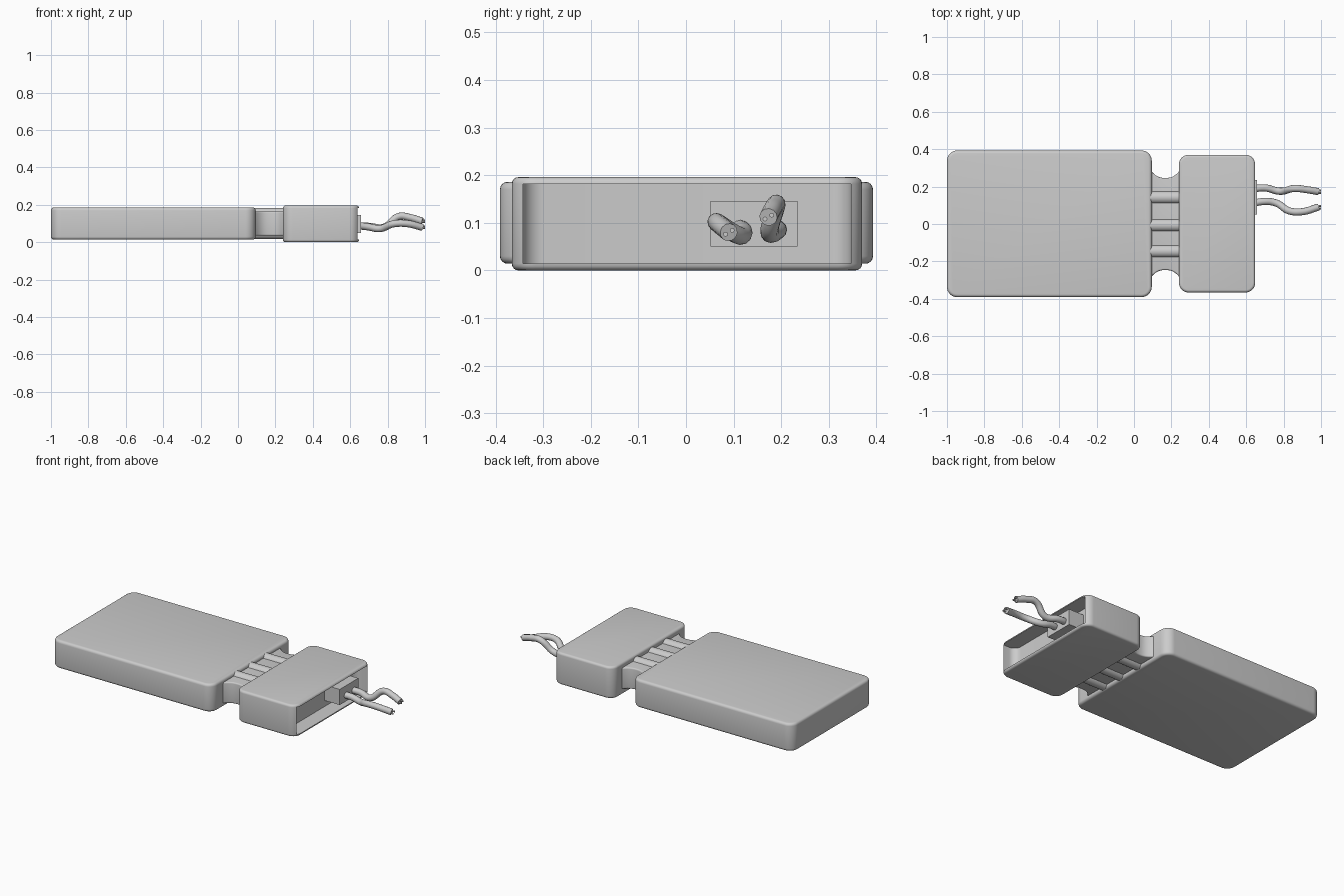
import bpy, bmesh, math
from mathutils import Matrix

if "Cube" in bpy.data.objects:
    bpy.data.objects.remove(bpy.data.objects["Cube"])


def rounded_outline(x0, x1, y0, y1, r, seg=8):
    pts = []
    corners = [(x1 - r, y1 - r), (x0 + r, y1 - r), (x0 + r, y0 + r), (x1 - r, y0 + r)]
    for i, (cx, cy) in enumerate(corners):
        for k in range(seg + 1):
            a = math.pi / 2 * (i + k / seg)
            pts.append((cx + r * math.cos(a), cy + r * math.sin(a)))
    return pts


def finish(ob, angle=35):
    # apply modifiers / curve bevels, then smooth
    bpy.ops.object.select_all(action='DESELECT')
    ob.select_set(True)
    bpy.context.view_layer.objects.active = ob
    bpy.ops.object.convert(target='MESH')
    bpy.ops.object.shade_smooth_by_angle(angle=math.radians(angle))


def prism(name, pts, z0, z1, bevel=0.0):
    bm = bmesh.new()
    face = bm.faces.new([bm.verts.new((x, y, z0)) for x, y in pts])
    ext = bmesh.ops.extrude_face_region(bm, geom=[face])
    for v in ext['geom']:
        if isinstance(v, bmesh.types.BMVert):
            v.co.z = z1
    bmesh.ops.recalc_face_normals(bm, faces=bm.faces)
    me = bpy.data.meshes.new(name)
    bm.to_mesh(me)
    bm.free()
    ob = bpy.data.objects.new(name, me)
    bpy.context.collection.objects.link(ob)
    if bevel:
        m = ob.modifiers.new("edge_round", 'BEVEL')
        m.width = bevel
        m.segments = 4
        m.limit_method = 'ANGLE'
        m.angle_limit = math.radians(60)
    return ob


def tube(name, pts, radius, res=4):
    cu = bpy.data.curves.new(name, 'CURVE')
    cu.dimensions = '3D'
    cu.bevel_depth = radius
    cu.bevel_resolution = res
    cu.resolution_u = 8
    cu.use_fill_caps = True
    sp = cu.splines.new('BEZIER')
    sp.bezier_points.add(len(pts) - 1)
    for bp, p in zip(sp.bezier_points, pts):
        bp.co = p
        bp.handle_left_type = bp.handle_right_type = 'AUTO'
    ob = bpy.data.objects.new(name, cu)
    bpy.context.collection.objects.link(ob)
    finish(ob)
    return ob


# Main slab
finish(prism("main_body", rounded_outline(-1, 0.095, -0.391, 0.393, 0.055), 0.014, 0.186, 0.016))

# End block with an open pocket at its right side
block = prism("end_block", rounded_outline(0.24, 0.648, -0.366, 0.37, 0.052), 0.0, 0.196, 0.014)
cutter = prism("pocket_cutter", rounded_outline(0.555, 0.85, -0.343, 0.347, 0.045), 0.014, 0.182)
cutter.hide_render = True
cut = block.modifiers.new("pocket", 'BOOLEAN')
cut.operation = 'DIFFERENCE'
cut.solver = 'EXACT'
cut.object = cutter
finish(block)
bpy.data.objects.remove(cutter)

# Waisted neck joining both blocks
side = []
for k in range(13):
    t = k / 12
    side.append((0.09 + 0.155 * t, 0.246 + 0.04 * abs(2 * t - 1) ** 2.5))
outline = [(0.05, 0.286)] + side + [(0.29, 0.286)]
outline = outline + [(x, -y) for x, y in reversed(outline)]
finish(prism("neck", outline, 0.035, 0.165, 0.008))

# Ribs along the neck, top and bottom
for i, y in enumerate((-0.146, -0.007, 0.142)):
    for label, z in (("top", 0.15), ("bottom", 0.05)):
        bm = bmesh.new()
        bmesh.ops.create_cone(bm, cap_ends=True, segments=28, radius1=0.034, radius2=0.034, depth=0.18,
                              matrix=Matrix.Translation((0.17, y, z)) @ Matrix.Rotation(math.pi / 2, 4, 'Y'))
        me = bpy.data.meshes.new("neck_rib")
        bm.to_mesh(me)
        bm.free()
        ob = bpy.data.objects.new(f"neck_rib_{label}_{i + 1}", me)
        bpy.context.collection.objects.link(ob)
        finish(ob)

# Connector plug inside the pocket
plug = [(0.54, 0.052), (0.657, 0.052), (0.657, 0.234), (0.54, 0.234)]
finish(prism("connector_plug", plug, 0.05, 0.146))

# Two loose wires with bare cores at their tips
wires = {
    "wire_back": [(0.62, 0.185, 0.09), (0.70, 0.193, 0.085), (0.78, 0.175, 0.08),
                  (0.86, 0.19, 0.138), (0.92, 0.184, 0.132), (0.985, 0.173, 0.112)],
    "wire_front": [(0.62, 0.105, 0.09), (0.69, 0.12, 0.083), (0.76, 0.112, 0.073),
                   (0.83, 0.07, 0.098), (0.90, 0.066, 0.10), (0.985, 0.09, 0.08)],
}
for name, pts in wires.items():
    tube(name, pts, 0.019)
    x, y, z = pts[-1]
    for i, s in enumerate((-1, 1)):
        tube(f"{name}_core_{i + 1}", [(x - 0.02, y + s * 0.007, z + s * 0.004),
                                      (1.0, y + s * 0.007, z + s * 0.004)], 0.005, 2)
